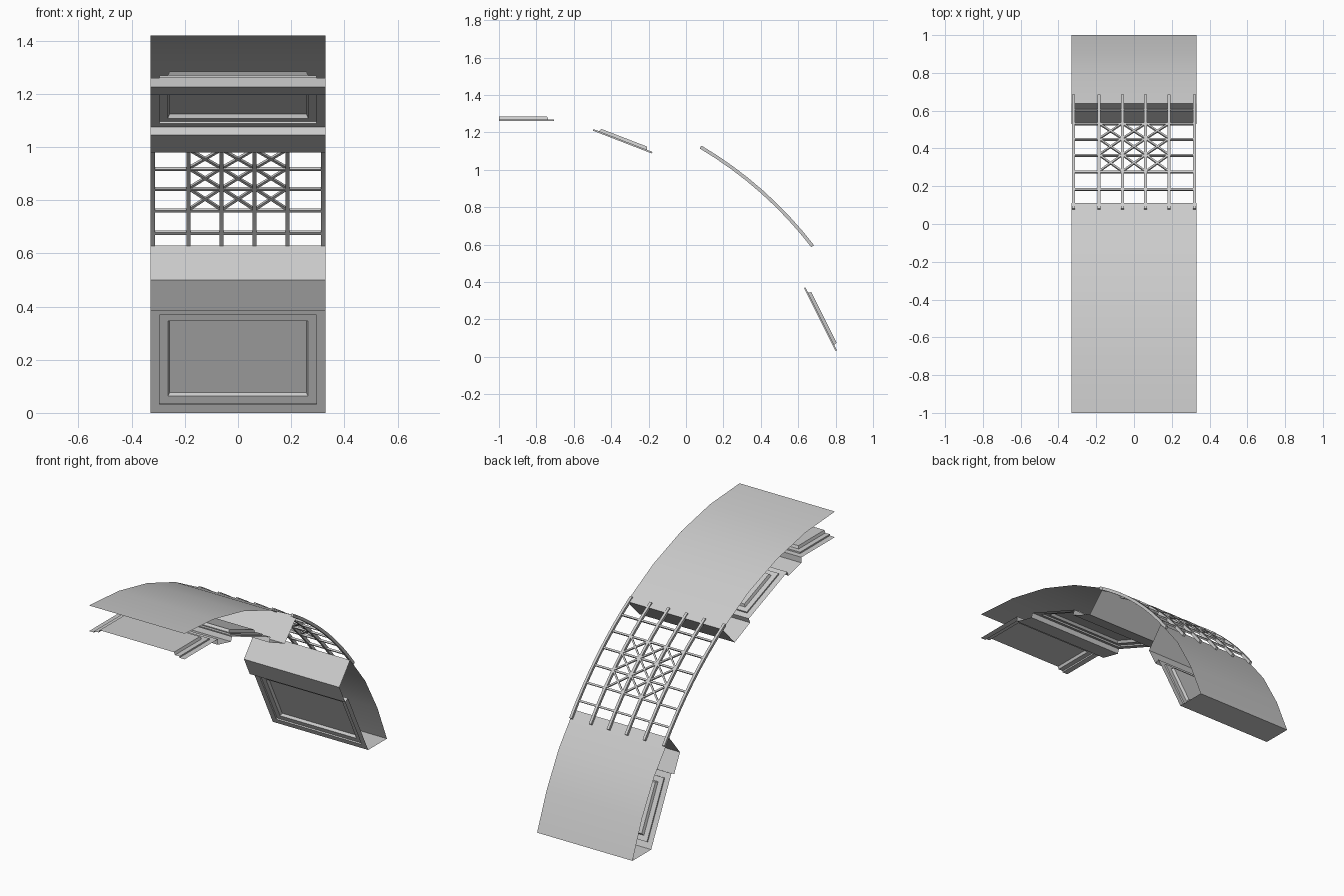
import bpy, bmesh, math
from mathutils import Vector

cube = bpy.data.objects.get("Cube")
if cube:
    bpy.data.objects.remove(cube)

HALF = 0.33                 # half width of the vault bay
R, CY, CZ = 2.12, -1.0, -0.70   # vault circle in the y-z plane

grey = bpy.data.materials.new("plaster grey")
grey.use_nodes = True
grey.diffuse_color = (0.6, 0.6, 0.6, 1)
grey.node_tree.nodes["Principled BSDF"].inputs["Base Color"].default_value = (0.6, 0.6, 0.6, 1)


def finish(bm, name):
    bmesh.ops.remove_doubles(bm, verts=bm.verts, dist=0.0002)
    mesh = bpy.data.meshes.new(name)
    bm.to_mesh(mesh)
    bm.free()
    mesh.materials.append(grey)
    obj = bpy.data.objects.new(name, mesh)
    bpy.context.collection.objects.link(obj)
    bpy.ops.object.select_all(action='DESELECT')
    obj.select_set(True)
    bpy.context.view_layer.objects.active = obj
    bpy.ops.object.shade_smooth_by_angle(angle=math.radians(15))
    return obj


def on_vault(x, degrees, r=R):
    a = math.radians(degrees)
    return Vector((x, CY + r * math.sin(a), CZ + r * math.cos(a)))


def arc(start, end, steps):
    pts = [on_vault(0, start + (end - start) * i / steps) for i in range(steps + 1)]
    return [(p.y, p.z) for p in pts]


def face(bm, coords):
    bm.faces.new([bm.verts.new(c) for c in coords])


# Recessed stepped panel filling one strip of the profile
def coffer(bm, a, b, open_end):
    a, b = Vector((0, *a)), Vector((0, *b))
    along = (b - a).normalized()
    inward = Vector((0, along.z, -along.y))
    length = (b - a).length
    rings = []
    for inset, depth in ((0, 0), (0.035, 0), (0.035, 0.009),
                         (0.066, 0.009), (0.073, 0.025)):
        w = HALF - inset
        s0, s1 = inset, length if open_end else length - inset
        rings.append([a + along * s + inward * depth + Vector((x, 0, 0))
                      for x, s in ((-w, s0), (w, s0), (w, s1), (-w, s1))])
    for outer, inner in zip(rings, rings[1:]):
        for i in range(4):
            if open_end and i == 2:
                continue
            j = (i + 1) % 4
            face(bm, (outer[i], outer[j], inner[j], inner[i]))
    face(bm, rings[-1])


# Profile drawn across the full width, with coffers on chosen strips
def sheet(name, profile, coffers):
    bm = bmesh.new()
    for a, b in zip(profile, profile[1:]):
        if a in coffers:
            coffer(bm, a, b, coffers[a])
        else:
            face(bm, ((-HALF, *a), (HALF, *a), (HALF, *b), (-HALF, *b)))
    return finish(bm, name)


# Upper vault: outer shell, opening wall, beams and two coffers
sheet("upper_vault",
      arc(0, 31.6, 4) + [(-0.01, 0.98), (-0.162, 1.045), (-0.15, 1.075),
                         (-0.53, 1.222), (-0.54, 1.195), (-0.67, 1.225),
                         (-0.67, 1.26), (-1.0, 1.26)],
      {(-0.15, 1.075): False, (-0.67, 1.26): True})

# Lower vault: outer shell, base, coffered wall, band and sill
sill_top = (0.637, 0.63)
sheet("lower_vault",
      [sill_top] + arc(50.7, 70.65, 3)[1:-1] + [(1.0, 0.0), (0.815, 0.0), (0.615, 0.4),
                                               (0.588, 0.385), (0.53, 0.5), sill_top],
      {(0.815, 0.0): False})


def rib(bm, x, start, end, width, depth, steps=8):
    rows = []
    for i in range(steps + 1):
        d = start + (end - start) * i / steps
        rows.append([bm.verts.new(on_vault(x + sx * width / 2, d, R - 0.003 + sr * depth / 2))
                     for sx, sr in ((-1, -1), (1, -1), (1, 1), (-1, 1))])
    for p, q in zip(rows, rows[1:]):
        for i in range(4):
            j = (i + 1) % 4
            bm.faces.new((p[i], p[j], q[j], q[i]))
    bm.faces.new(rows[0][::-1])
    bm.faces.new(rows[-1])


def bar(bm, p, q, size):
    d = (q - p).normalized()
    mid = (p + q) / 2
    up = Vector((0, mid.y - CY, mid.z - CZ)).normalized()
    side = d.cross(up).normalized()
    ends = [[bm.verts.new(c + (side * i + up * j) * size / 2)
             for i, j in ((-1, -1), (1, -1), (1, 1), (-1, 1))] for c in (p, q)]
    for i in range(4):
        j = (i + 1) % 4
        bm.faces.new((ends[0][i], ends[0][j], ends[1][j], ends[1][i]))
    bm.faces.new(ends[0][::-1])
    bm.faces.new(ends[1])


def finish_solid(bm, name):
    bmesh.ops.recalc_face_normals(bm, faces=bm.faces)
    return finish(bm, name)


# Curved ribs of the skylight
rib_x = [-0.321, -0.186, -0.062, 0.062, 0.186, 0.321]
bm = bmesh.new()
for x in rib_x:
    rib(bm, x, 30.6, 52.4, 0.016, 0.018)
finish_solid(bm, "skylight_ribs")

# Straight cross bars
bar_angles = [34 + 3.07 * i for i in range(6)]
bm = bmesh.new()
for d in bar_angles:
    bar(bm, on_vault(-0.325, d, R - 0.005), on_vault(0.325, d, R - 0.005), 0.011)
finish_solid(bm, "skylight_cross_bars")

# Diagonal braces in the middle cells
bm = bmesh.new()
for x0, x1 in zip(rib_x[1:4], rib_x[2:5]):
    for d0, d1 in zip(bar_angles[1:4], bar_angles[2:5]):
        bar(bm, on_vault(x0, d0), on_vault(x1, d1), 0.010)
        bar(bm, on_vault(x1, d0), on_vault(x0, d1), 0.010)
finish_solid(bm, "skylight_braces")
